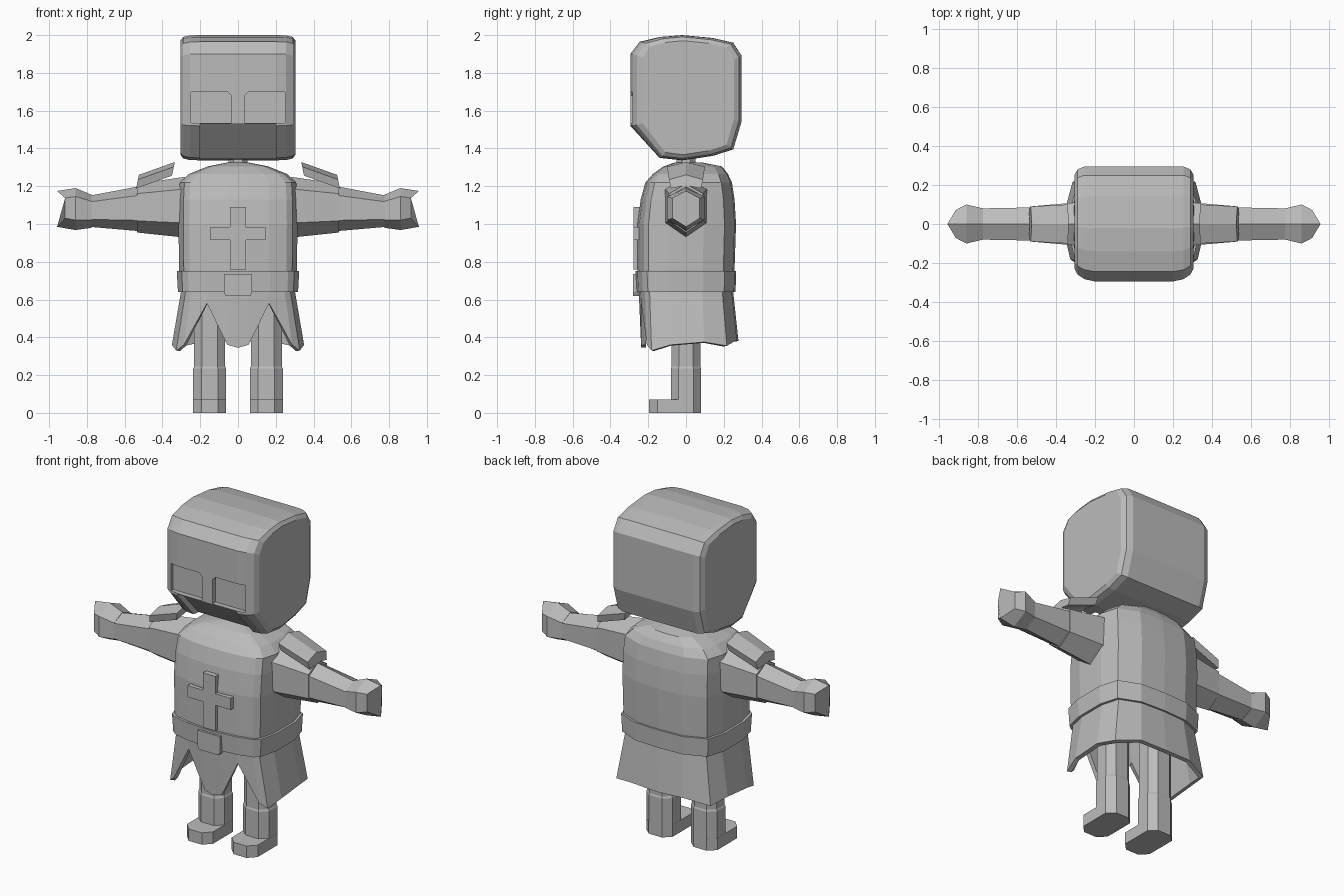
import bpy, bmesh, math

if "Cube" in bpy.data.objects:
    bpy.data.objects.remove(bpy.data.objects["Cube"])

grey = bpy.data.materials.new("plain_grey")
grey.diffuse_color = (0.5, 0.5, 0.5, 1)
grey.use_nodes = True
grey.node_tree.nodes["Principled BSDF"].inputs["Base Color"].default_value = grey.diffuse_color


def loft(name, rings, cap_start=True, cap_end=True, thickness=0):
    """Skin a list of equal-length point rings."""
    bm = bmesh.new()
    vs = [[bm.verts.new(p) for p in r] for r in rings]
    n = len(rings[0])
    for a, b in zip(vs, vs[1:]):
        for i in range(n):
            j = (i + 1) % n
            bm.faces.new((a[i], a[j], b[j], b[i]))
    if cap_start:
        bm.faces.new(vs[0])
    if cap_end:
        bm.faces.new(vs[-1])
    bmesh.ops.recalc_face_normals(bm, faces=bm.faces)
    me = bpy.data.meshes.new(name)
    bm.to_mesh(me)
    bm.free()
    me.materials.append(grey)
    ob = bpy.data.objects.new(name, me)
    bpy.context.collection.objects.link(ob)
    if thickness:
        m = ob.modifiers.new("thickness", 'SOLIDIFY')
        m.thickness = thickness
        m.offset = -1
    return ob


def slab(name, pts, y0, y1):
    """Front outline (x, z) extruded along y."""
    return loft(name, [[(x, y, z) for x, z in pts] for y in (y0, y1)])


def cut(ob, cutter):
    m = ob.modifiers.new("cut", 'BOOLEAN')
    m.operation = 'DIFFERENCE'
    m.solver = 'EXACT'
    m.object = cutter
    cutter.hide_render = True
    bpy.context.view_layer.objects.active = ob
    bpy.ops.object.modifier_apply(modifier=m.name)
    bpy.data.objects.remove(cutter)


# Helmet: side profile lofted across x with softened sides
profile = [(-.295, 1.90), (-.245, 1.965), (-.14, 1.99), (-.02, 2.0), (.14, 1.985),
           (.25, 1.96), (.295, 1.89), (.295, 1.545), (.25, 1.395), (.14, 1.36),
           (-.02, 1.337), (-.14, 1.35), (-.295, 1.52)]
# x, front scale, back scale, height scale
stations = [(.305, .78, .86, .91), (.29, .88, .95, .97), (.255, .96, 1, .995), (.2, 1, 1, 1)]
stations += [(-x, f, b, h) for x, f, b, h in reversed(stations)]
helmet = loft("helmet", [[(x, y * (f if y < 0 else b), 1.67 + (z - 1.67) * h)
                          for y, z in profile] for x, f, b, h in stations])

# Eye openings either side of the nose guard, and the recessed lower face
for s in (-1, 1):
    eye = [(.035, 1.535), (.035, 1.68), (.055, 1.70), (.25, 1.70), (.25, 1.535)]
    cut(helmet, slab("eye_cutter", [(s * x, z) for x, z in eye], -.4, -.265))
jaw = [(-.265, 1.53), (-.45, 1.53), (-.45, 1.28), (-.03, 1.28)]
cut(helmet, loft("jaw_cutter", [[(x, y, z) for y, z in jaw] for x in (-.2, .2)]))


# Tunic plan outline (unit half size) and hem height for each point
half = [(.16, -1, .36), (.53, -.96, .58), (.82, -.87, .36), (.92, -.77, .33),
        (1, -.35, .36), (1, .35, .375), (.9, .77, .355), (.5, .97, .385)]
plan = [(0, -1, .345)] + half + [(0, 1, .38)] + [(-x, y, z) for x, y, z in reversed(half)]


def ring(z, hx, front, back):
    return [(px * hx, -front * abs(py) if py < 0 else back * py, z) for px, py, _ in plan]


# Hem flares out with its depth, leaving two notches at the front
hem = []
for px, py, hz in plan:
    t = (.64 - hz) / .28
    f, b = .25 - .012 * t, .25 + .03 * t
    hem.append((px * (.30 + .05 * t), py * (f if py < 0 else b), hz))
tunic_rings = [hem, ring(.64, .302, .25, .25), ring(.76, .312, .257, .257),
               ring(1.0, .315, .257, .265), ring(1.13, .313, .24, .257),
               ring(1.22, .308, .215, .243), ring(1.265, .26, .175, .222),
               ring(1.305, .16, .12, .19), ring(1.325, .06, .06, .09)]
loft("tunic", tunic_rings, cap_start=False, thickness=.025)

# Belt and buckle
belt = loft("belt", [ring(.64, .318, .262, .262), ring(.75, .324, .268, .266)],
            False, False, thickness=.03)
slab("belt_buckle", [(-.065, .62), (.065, .62), (.075, .64), (.075, .735),
                     (-.075, .735), (-.075, .64)], -.28, -.24)

# Raised chest cross
w, a = .042, .145
cross = [(-w, .76), (w, .76), (w, .915), (a, .915), (a, .985), (w, .985),
         (w, 1.09), (-w, 1.09), (-w, .985), (-a, .985), (-a, .915), (-w, .915)]
slab("chest_cross", cross, -.277, -.22)


def octagon(cx, cy, rx, ry, z, k=.5):
    o = [(k, -1), (1, -k), (1, k), (k, 1), (-k, 1), (-1, k), (-1, -k), (-k, -1)]
    return [(cx + x * rx, cy + y * ry, z) for x, y in o]


# Neck
loft("neck", [octagon(0, 0, .05, .05, 1.29), octagon(0, 0, .05, .05, 1.38)])


def arm_ring(s, x, top, bottom, w, point=0):
    """Upright hexagon with ridges at the top and bottom."""
    h = top - bottom
    return [(s * (x + point), 0, top), (s * x, w, top - .2 * h), (s * x, w, bottom + .24 * h),
            (s * (x + point), 0, bottom), (s * x, -w, bottom + .24 * h), (s * x, -w, top - .2 * h)]


for s, side in ((-1, "left"), (1, "right")):
    # Sleeve, forearm and hand
    loft("sleeve_" + side, [arm_ring(s, .28, 1.25, .928, .112),
                            arm_ring(s, .535, 1.212, .955, .09)])
    loft("forearm_" + side, [arm_ring(s, .52, 1.2, .962, .085),
                             arm_ring(s, .785, 1.15, .985, .08)])
    loft("hand_" + side, [arm_ring(s, .775, 1.155, .98, .08),
                          arm_ring(s, .86, 1.19, .968, .1),
                          arm_ring(s, .915, 1.175, .985, .072, .043)])

    # Ridged shoulder plate floating above the sleeve
    section = [(-.1, -.025), (0, 0), (.1, -.025), (.088, -.072), (0, -.055), (-.088, -.072)]
    loft("shoulder_plate_" + side,
         [[(s * (x - .2 * dz), y * k, z + dz) for y, dz in section]
          for x, z, k in ((.335, 1.328, 1), (.525, 1.26, .9))])

    # Leg, boot shaft and foot
    cx = s * .15
    loft("leg_" + side, [octagon(cx, 0, .082, .076, z) for z in (.22, .68)])
    loft("boot_shaft_" + side, [octagon(cx, 0, .087, .08, .0), octagon(cx, 0, .087, .08, .235),
                                octagon(cx, 0, .08, .074, .25)])
    foot = [(.5, -.195), (1, -.15), (1, .04), (.5, .08), (-.5, .08), (-1, .04), (-1, -.15), (-.5, -.195)]
    loft("foot_" + side, [[(cx + x * .0875, y, z) for x, y in foot] for z in (0, .072)])
